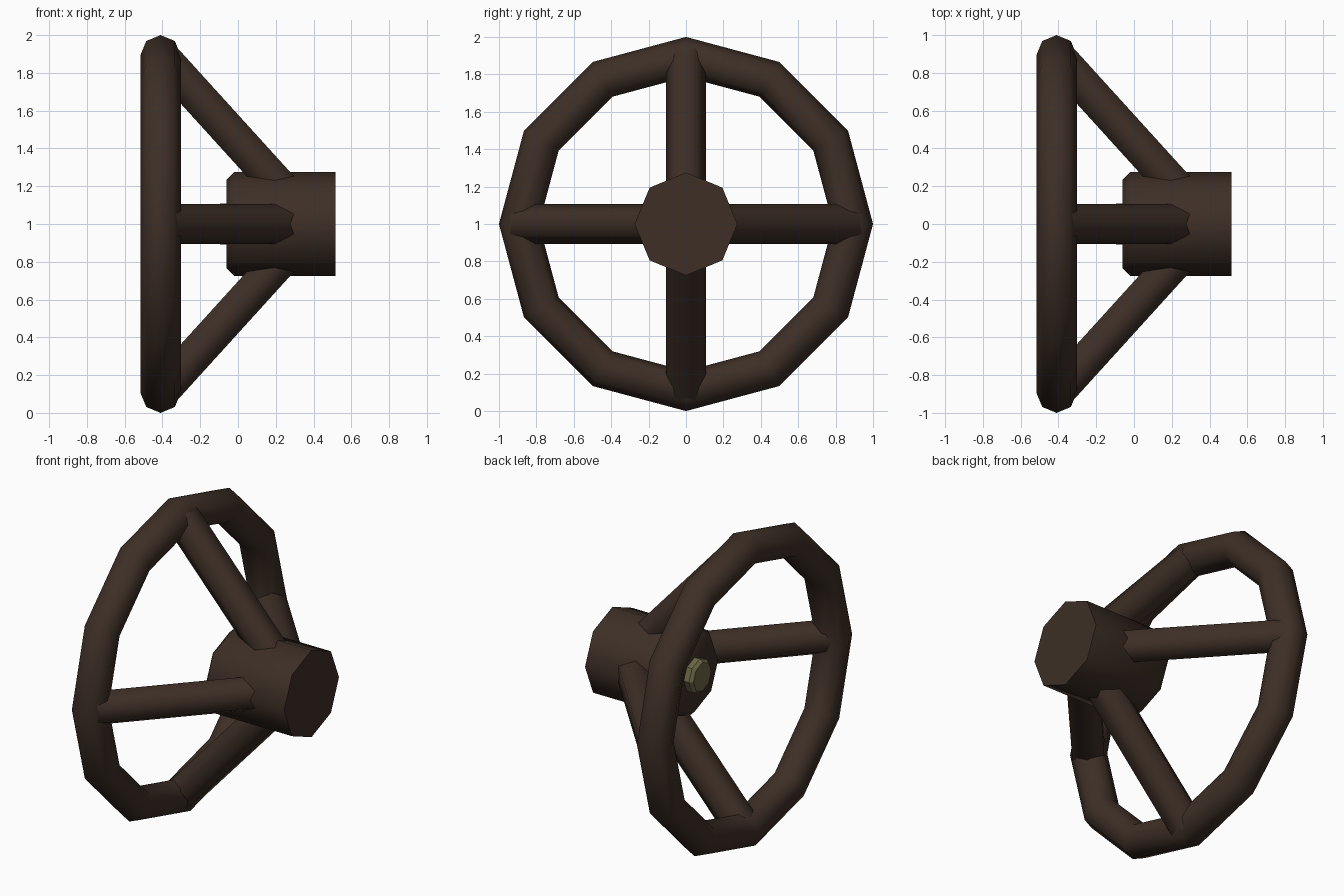
import bpy, math
from mathutils import Vector, Matrix

if "Cube" in bpy.data.objects:
    bpy.data.objects.remove(bpy.data.objects["Cube"])

RIM_X, RIM_R, TUBE = -0.41, 0.893, 0.107


def material(name, rgb):
    m = bpy.data.materials.new(name)
    m.diffuse_color = (*rgb, 1)
    m.use_nodes = True
    m.node_tree.nodes["Principled BSDF"].inputs["Base Color"].default_value = m.diffuse_color
    return m


brown = material("dark brown", (0.047, 0.028, 0.019))
olive = material("olive brass", (0.15, 0.13, 0.06))


def make(name, verts, faces, mat, angle):
    me = bpy.data.meshes.new(name)
    me.from_pydata(verts, [], faces)
    me.materials.append(mat)
    ob = bpy.data.objects.new(name, me)
    bpy.context.collection.objects.link(ob)
    bpy.ops.object.select_all(action='DESELECT')
    ob.select_set(True)
    bpy.context.view_layer.objects.active = ob
    bpy.ops.object.mode_set(mode='EDIT')
    bpy.ops.mesh.select_all(action='SELECT')
    bpy.ops.mesh.normals_make_consistent(inside=False)
    bpy.ops.object.mode_set(mode='OBJECT')
    bpy.ops.object.shade_smooth_by_angle(angle=math.radians(angle))
    return ob


def bridge(rings, n, closed=False):
    # quads between successive rings of n points
    last = rings if closed else rings - 1
    return [(i * n + j, i * n + (j + 1) % n,
             (i + 1) % rings * n + (j + 1) % n, (i + 1) % rings * n + j)
            for i in range(last) for j in range(n)]


def lathe(name, profile, n, mat, angle):
    # capped turned shape along x, centred on the wheel axis
    v = [(x, r * math.sin(math.tau * j / n), 1 + r * math.cos(math.tau * j / n))
         for x, r in profile for j in range(n)]
    k = len(profile)
    caps = [tuple(range(n)), tuple(range((k - 1) * n, k * n))]
    return make(name, v, bridge(k, n) + caps, mat, angle)


# Rim: twelve segments, octagonal tube
verts = []
for i in range(12):
    a = math.tau * i / 12
    for j in range(8):
        b = math.tau * j / 8
        r = RIM_R + TUBE * math.cos(b)
        verts.append((RIM_X + TUBE * math.sin(b), r * math.sin(a), 1 + r * math.cos(a)))
make("rim", verts, bridge(12, 8, True), brown, 65)

# Hub with chamfered rear edge
lathe("hub", [(-0.06, 0.235), (-0.02, 0.275), (0.515, 0.275)], 8, brown, 50)

# Shaft nut on the rear of the hub
lathe("shaft_nut", [(0.0, 0.108), (-0.095, 0.108), (-0.115, 0.09)], 8, olive, 30)

# Four slanted six-sided spokes from the rim to the hub
start, end = Vector((RIM_X, 0, RIM_R)), Vector((0.26, 0, 0.155))
d = (end - start).normalized()
side = Vector((0, 1, 0))
up = d.cross(side)
for s in range(4):
    rot = Matrix.Rotation(math.tau * s / 4, 3, 'X')
    v = []
    for p in (start, end):
        for j in range(6):
            a = math.tau * j / 6
            q = p + (side * math.cos(a) + up * math.sin(a)) * TUBE
            v.append(rot @ q + Vector((0, 0, 1)))
    make(f"spoke_{s + 1}", v, bridge(2, 6) + [tuple(range(6)), tuple(range(6, 12))], brown, 65)
